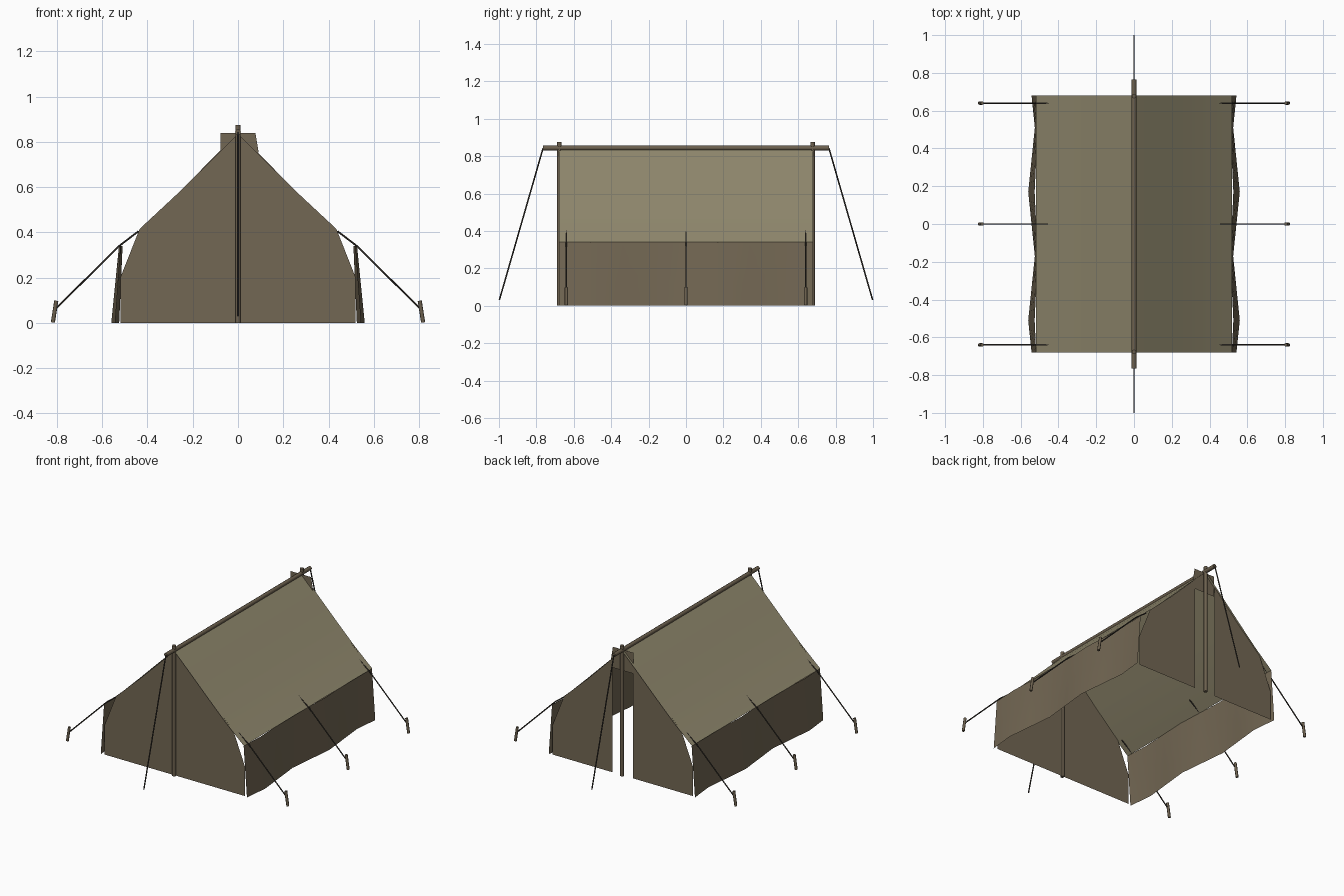
import bpy, math
from mathutils import Vector

if "Cube" in bpy.data.objects:
    bpy.data.objects.remove(bpy.data.objects["Cube"])


def material(name, rgb):
    m = bpy.data.materials.new(name)
    m.diffuse_color = (*rgb, 1)
    m.use_nodes = True
    m.node_tree.nodes["Principled BSDF"].inputs["Base Color"].default_value = m.diffuse_color
    return m


ROOF = material("roof canvas", (0.283, 0.25, 0.156))
WALL = material("wall canvas", (0.171, 0.136, 0.087))
WOOD = material("wood", (0.15, 0.117, 0.076))
ROPE = material("rope", (0.04, 0.034, 0.027))


def mesh(name, verts, faces, mat, smooth=False):
    me = bpy.data.meshes.new(name)
    me.from_pydata(verts, [], faces)
    me.materials.append(mat)
    for p in me.polygons:
        p.use_smooth = smooth
    ob = bpy.data.objects.new(name, me)
    bpy.context.collection.objects.link(ob)
    return ob


def sheet(name, rows, mat):
    """Grid surface through rows of points."""
    n = len(rows[0])
    faces = [(i * n + j, i * n + j + 1, (i + 1) * n + j + 1, (i + 1) * n + j)
             for i in range(len(rows) - 1) for j in range(n - 1)]
    return mesh(name, [p for r in rows for p in r], faces, mat, True)


def rod(name, a, b, radius, mat, sides=8):
    a, b = Vector(a), Vector(b)
    d = b - a
    bpy.ops.mesh.primitive_cylinder_add(vertices=sides, radius=radius, depth=d.length,
                                        location=(a + b) / 2,
                                        rotation=d.to_track_quat('Z', 'Y').to_euler())
    ob = bpy.context.object
    ob.name = name
    ob.data.materials.append(mat)
    bpy.ops.object.shade_smooth_by_angle(angle=math.radians(50))
    return ob


L = 0.68                                    # half length of the tent
YS = [-L + 0.17 * i for i in range(9)]
PROFILE = [(0, 0.84), (0.13, 0.712), (0.26, 0.582), (0.39, 0.455), (0.52, 0.34)]

for s, side in ((-1, "left"), (1, "right")):
    # sagging roof slope
    sheet(side + "_roof", [[(s * x, y * s, z) for y in YS] for x, z in PROFILE][::-1], ROOF)

    # rippled side wall, flaring at the hem
    rows = []
    for k in range(4):
        t = k / 3
        rows.append([(s * (0.518 + 0.0245 * t + (0.008 + 0.0095 * t) * math.sin(math.tau * y / 0.68)),
                      y, 0.34 * (1 - t)) for y in YS])
    sheet(side + "_wall", rows if s < 0 else rows[::-1], WALL)

    # guy ropes and leaning stakes
    for y in (-0.64, 0, 0.64):
        rod(side + "_rope_upper", (s * 0.44, y, 0.405), (s * 0.525, y, 0.34), 0.004, ROPE, 6)
        rod(side + "_rope", (s * 0.525, y, 0.34), (s * 0.808, y, 0.06), 0.004, ROPE, 6)
        rod(side + "_stake", (s * 0.818, y, 0.002), (s * 0.803, y, 0.098), 0.009, WOOD)

    # front door half (closed) and back door half (drawn aside)
    outer = [(0.52, 0), (0.52, 0.2), (0.435, 0.415), (0.26, 0.578)]
    front = [(0, 0)] + outer + [(0, 0.835)]
    back = [(0.077, 0)] + outer + [(0.085, 0.755), (0.077, 0.762)]
    for name, pts, y in (("front_panel", front, -0.67), ("back_panel", back, 0.67)):
        order = tuple(range(len(pts)))
        if s * y > 0:
            order = order[::-1]
        mesh(side + "_" + name, [(s * x, y, z) for x, z in pts], [order], WALL)

# short flap above the back opening
mesh("back_top_flap", [(-0.077, 0.665, 0.70), (0.085, 0.665, 0.70), (0.09, 0.665, 0.76),
                       (0.077, 0.665, 0.84), (-0.077, 0.665, 0.84)], [(4, 3, 2, 1, 0)], WALL)

# ridge pole, upright poles and end ropes
rod("ridge_pole", (0, -0.765, 0.843), (0, 0.765, 0.843), 0.013, WOOD)
for s, end in ((-1, "front"), (1, "back")):
    rod(end + "_pole", (0, s * 0.677, 0), (0, s * 0.677, 0.875), 0.012, WOOD)
    rod(end + "_rope", (0, s * 0.764, 0.843), (0, s * 0.998, 0.03), 0.004, ROPE, 6)
